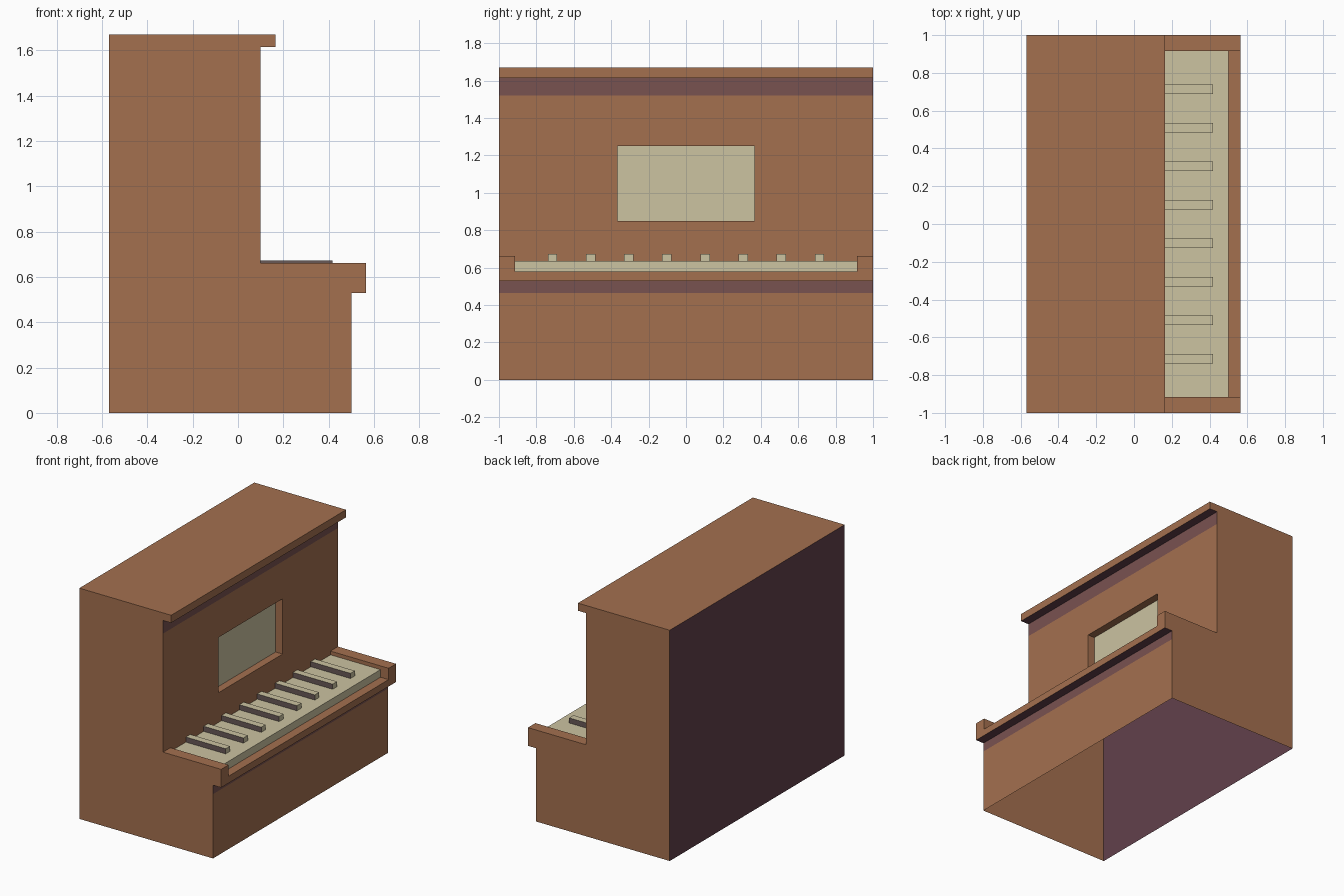
import bpy, bmesh
from mathutils import Vector

if "Cube" in bpy.data.objects:
    bpy.data.objects.remove(bpy.data.objects["Cube"])


def material(name, rgb):
    m = bpy.data.materials.new(name)
    lin = [((c / 255 + 0.055) / 1.055) ** 2.4 for c in rgb]
    m.diffuse_color = (*lin, 1.0)
    m.use_nodes = True
    m.node_tree.nodes["Principled BSDF"].inputs["Base Color"].default_value = m.diffuse_color
    return m


BROWN = material("brown wood", (164, 112, 79))
CREAM = material("cream", (204, 195, 161))
MAROON = material("maroon shade", (121, 82, 80))
PURPLE = material("dark purple", (98, 64, 76))
GREY = material("dark key grey", (104, 88, 86))


def finish(name, bm, mats):
    me = bpy.data.meshes.new(name)
    bm.to_mesh(me)
    bm.free()
    for m in mats:
        me.materials.append(m)
    ob = bpy.data.objects.new(name, me)
    bpy.context.collection.objects.link(ob)
    return ob


def box(name, lo, hi, mats, rule=None):
    bm = bmesh.new()
    bmesh.ops.create_cube(bm, size=1)
    lo, hi = Vector(lo), Vector(hi)
    for v in bm.verts:
        v.co = Vector([(lo[i] + hi[i]) / 2 + v.co[i] * (hi[i] - lo[i]) for i in range(3)])
    bm.normal_update()
    if rule:
        for f in bm.faces:
            f.material_index = rule(f)
    return finish(name, bm, mats)


# Case: side profile (x, z) swept along y, open at the bottom
profile = [(-.57, 0), (-.57, 1.67), (.165, 1.67), (.165, 1.615), (.1, 1.615), (.1, 1.52),
           (.1, .58), (.565, .58), (.565, .53), (.5, .53), (.5, .465), (.5, 0)]
# colour of each strip: 0 brown, 1 cream, 2 maroon band, 3 purple
strip_colour = [3, 0, 0, 3, 2, 0, 0, 0, 3, 2, 0]
bm = bmesh.new()
near = [bm.verts.new((x, -1, z)) for x, z in profile]
far = [bm.verts.new((x, 1, z)) for x, z in profile]
bm.faces.new(near)
bm.faces.new(far[::-1])
strips = []
for i, colour in enumerate(strip_colour):
    f = bm.faces.new((near[i + 1], near[i], far[i], far[i + 1]))
    f.material_index = colour
    strips.append(f)
bmesh.ops.recalc_face_normals(bm, faces=bm.faces[:])

# Music panel: cut a rectangle in the upper front and push it in
parts = [strips[5]]
for co, no in (((0, -.367, 0), (0, 1, 0)), ((0, .367, 0), (0, 1, 0)),
               ((0, 0, .85), (0, 0, 1)), ((0, 0, 1.25), (0, 0, 1))):
    geom = set(parts)
    for f in parts:
        geom.update(f.edges)
        geom.update(f.verts)
    bmesh.ops.bisect_plane(bm, geom=list(geom), plane_co=co, plane_no=no, dist=1e-5)
    bm.normal_update()
    parts = [f for f in bm.faces if all(abs(v.co.x - .1) < 1e-4 and .57 < v.co.z < 1.53 for v in f.verts)]
panel = min(parts, key=lambda f: (f.calc_center_median() - Vector((.1, 0, 1.05))).length)
bmesh.ops.inset_individual(bm, faces=[panel], thickness=0, depth=0)
for v in panel.verts:
    v.co.x = .044
panel.material_index = 1
bm.normal_update()
finish("piano_case", bm, [BROWN, CREAM, MAROON, PURPLE])

# Cheek blocks at both ends of the keyboard
for name, y0, y1 in (("cheek_left", -1, -.915), ("cheek_right", .915, 1)):
    box(name, (.1, y0, .58), (.565, y1, .662), [BROWN])

# White key bed
box("white_keys", (.1, -.915, .58), (.5, .915, .635), [CREAM])

# Raised keys: cream top and end, dark long sides
for i in range(8):
    y = -.714 + i * .204
    box(f"raised_key_{i + 1}", (.1, y - .025, .635), (.418, y + .025, .672), [CREAM, GREY],
        lambda f: 1 if abs(f.normal.y) > .5 else 0)
